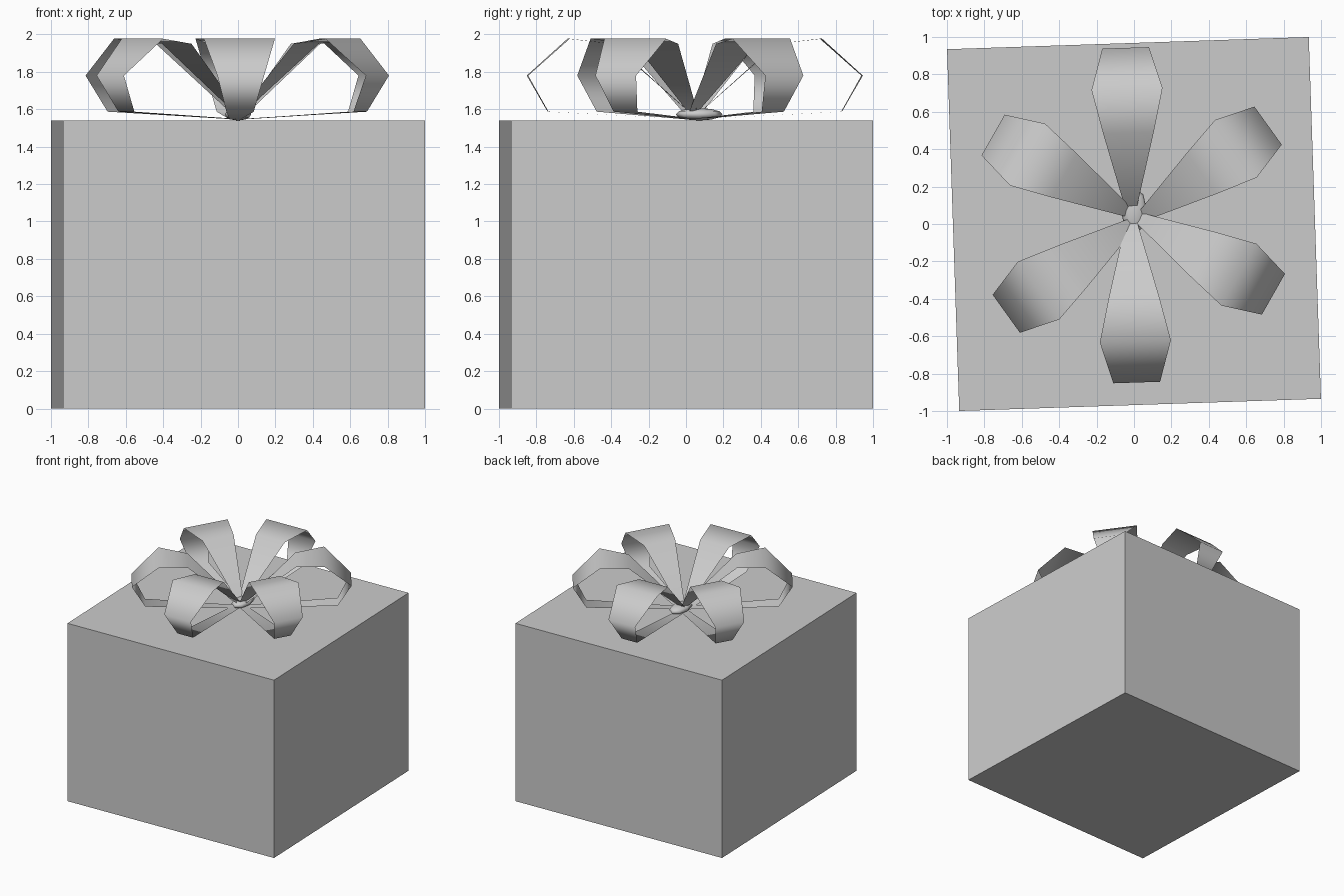
import bpy
import bmesh
from math import radians
from mathutils import Matrix, Vector

old = bpy.data.objects.get("Cube")
if old:
    bpy.data.objects.remove(old, do_unlink=True)

grey = bpy.data.materials.new("light grey")
grey.use_nodes = True
colour = (0.6, 0.6, 0.6, 1)
grey.diffuse_color = colour
grey.node_tree.nodes["Principled BSDF"].inputs["Base Color"].default_value = colour


def add_object(name, bm, smooth):
    mesh = bpy.data.meshes.new(name)
    for face in bm.faces:
        face.smooth = smooth
    bm.to_mesh(mesh)
    bm.free()
    mesh.materials.append(grey)
    obj = bpy.data.objects.new(name, mesh)
    bpy.context.collection.objects.link(obj)
    return obj


# Gift box, turned slightly about the vertical
SIDE, HEIGHT, TURN = 1.935, 1.54, 1.93
bm = bmesh.new()
bmesh.ops.create_cube(bm, size=1)
bmesh.ops.transform(bm, verts=bm.verts, matrix=Matrix.Diagonal((SIDE, SIDE, HEIGHT, 1)))
box = add_object("gift_box", bm, False)
box.location.z = HEIGHT / 2
box.rotation_euler.z = radians(TURN)

# Ribbon loop profile: distance from the knot, height, half width
LOOP = [
    (0.035, 1.59, 0.03),
    (0.44, 1.95, 0.135),
    (0.675, 1.977, 0.19),
    (0.895, 1.78, 0.125),
    (0.785, 1.587, 0.073),
    (0.0, 1.546, 0.03),
]


def ribbon_loop(name, centre, angle, reach):
    bm = bmesh.new()
    rows = [[bm.verts.new((r * reach, side * w, z)) for side in (-1, 1)]
            for r, z, w in LOOP]
    for a, b in zip(rows, rows[1:]):
        bm.faces.new((a[0], b[0], b[1], a[1]))
    obj = add_object(name, bm, True)
    obj.location = Vector((*centre, 0))
    obj.rotation_euler.z = radians(angle)


# Bow: three pairs of opposite loops
pairs = [
    ("front_back", (-0.015, 0.047), 91.9, 1.0),
    ("left_front", (-0.004, 0.05), 150.4, 0.963),
    ("left_back", (0.017, 0.023), 35.7, 0.963),
]
for label, centre, angle, reach in pairs:
    for i in range(2):
        ribbon_loop(f"bow_loop_{label}_{i + 1}", centre, angle + 180 * i, reach)

# Flattened knot in the middle
bm = bmesh.new()
bmesh.ops.create_uvsphere(bm, u_segments=8, v_segments=6, radius=1)
bmesh.ops.transform(bm, verts=bm.verts, matrix=Matrix.Diagonal((0.07, 0.125, 0.033, 1)))
knot = add_object("bow_knot", bm, True)
knot.location = (0, 0.07, 1.573)
